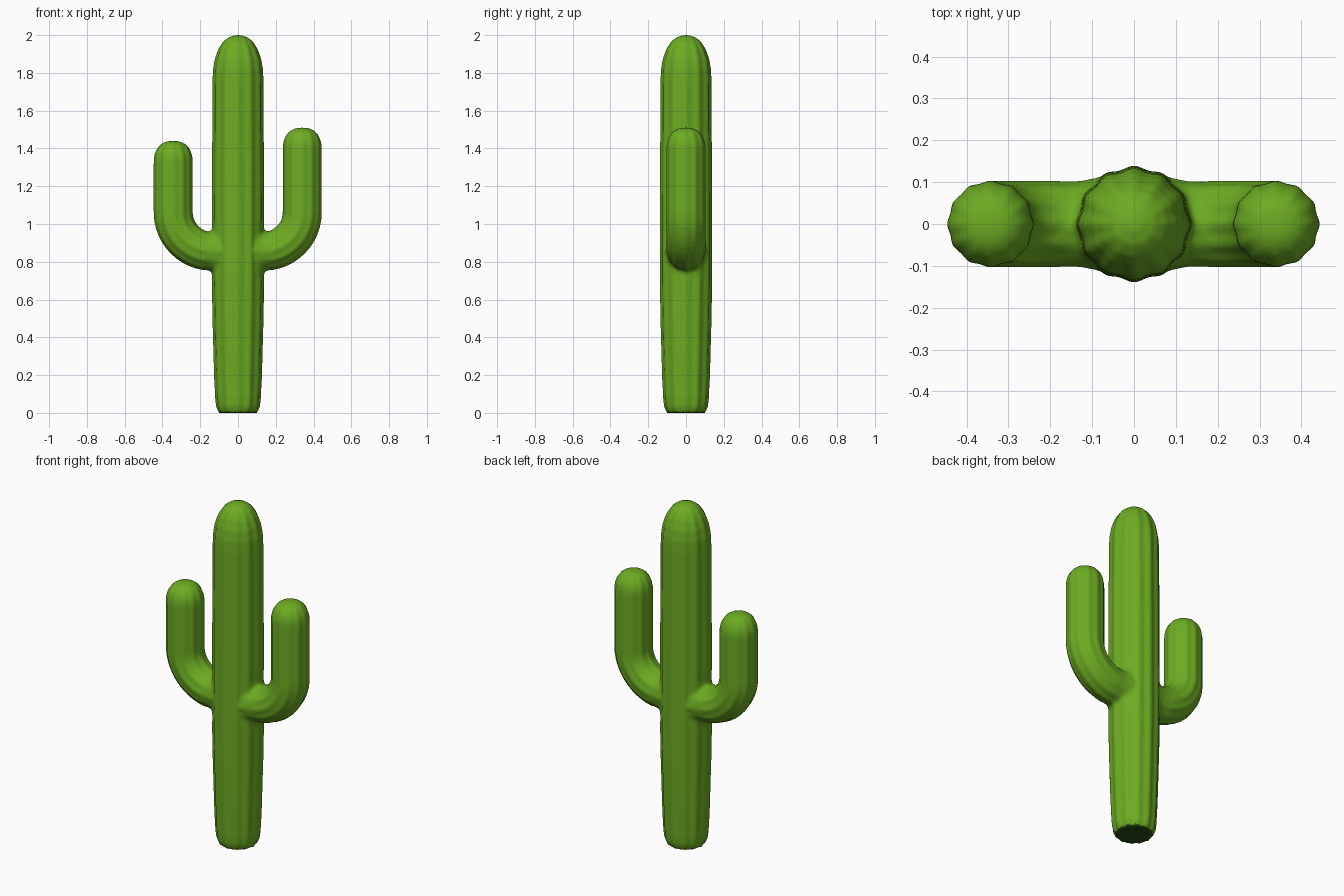
import bpy, bmesh, math
from mathutils import Vector

if "Cube" in bpy.data.objects:
    bpy.data.objects.remove(bpy.data.objects["Cube"])


def material(name, rgb):
    m = bpy.data.materials.new(name)
    m.diffuse_color = (*rgb, 1)
    m.use_nodes = True
    m.node_tree.nodes["Principled BSDF"].inputs["Base Color"].default_value = m.diffuse_color
    return m


green = material("cactus green", (0.15, 0.41, 0.016))
dark = material("dark green base", (0.025, 0.07, 0.006))
RIBS = 12
UP = math.pi / 2


def ribbed_sweep(name, path, rib):
    """Sweep a ribbed section along points (x, z, tilt, radius); tilt is the path's angle from +x."""
    bm = bmesh.new()
    n = RIBS * 6
    rings = []
    for x, z, tilt, r in path:
        side = Vector((math.sin(tilt), 0, -math.cos(tilt)))
        ring = []
        for i in range(n):
            a = math.tau * i / n
            rr = r * (1 - rib * (0.5 - 0.5 * math.cos(a * RIBS)))
            p = Vector((x, 0, z)) + side * rr * math.cos(a) + Vector((0, 1, 0)) * rr * math.sin(a)
            ring.append(bm.verts.new(p))
        rings.append(ring)
    for a, b in zip(rings, rings[1:]):
        for i in range(n):
            j = (i + 1) % n
            bm.faces.new((a[i], a[j], b[j], b[i]))
    bm.faces.new(rings[0][::-1])
    bm.faces.new(rings[-1])
    bmesh.ops.recalc_face_normals(bm, faces=bm.faces)
    me = bpy.data.meshes.new(name)
    bm.to_mesh(me)
    bm.free()
    ob = bpy.data.objects.new(name, me)
    bpy.context.collection.objects.link(ob)
    return ob


# trunk: narrower foot, domed top
profile = [(0, .1), (.012, .108), (.035, .117), (.08, .122), (.25, .129), (.5, .136),
           (.75, .140), (1.1, .139), (1.5, .137), (1.75, .136), (1.82, .133), (1.88, .122),
           (1.93, .103), (1.965, .080), (1.988, .052), (1.998, .02), (2.0, .003)]
trunk = ribbed_sweep("cactus_trunk", [(0, z, UP, r) for z, r in profile], 0.06)


# arm: short stub out of the trunk, quarter bend, upright with domed tip
def arm(name, s, cx, top):
    r, bend, zc = .104, .205, .856
    path = [(0.02, zc, 0, .118), (.10, zc, 0, .110)]
    for k in range(13):
        t = UP * k / 12
        path.append((cx - bend + bend * math.sin(t), zc + bend * (1 - math.cos(t)), t, r))
    for k in range(8):
        t = UP * k / 7.1
        path.append((cx, top - .11 + .11 * math.sin(t), UP, r * math.cos(t) ** 0.75))
    path = [(s * x, z, t if s > 0 else math.pi - t, q) for x, z, t, q in path]
    return ribbed_sweep(name, path, 0.05)


arms = [arm("left_arm", -1, .343, 1.44), arm("right_arm", 1, .340, 1.51)]

# fuse the arms into the trunk
for a in arms:
    m = trunk.modifiers.new("fuse", 'BOOLEAN')
    m.operation = 'UNION'
    m.solver = 'EXACT'
    m.object = a
m = trunk.modifiers.new("even_mesh", 'REMESH')
m.mode = 'VOXEL'
m.voxel_size = 0.009
bpy.context.view_layer.update()
fused = bpy.data.meshes.new_from_object(trunk.evaluated_get(bpy.context.evaluated_depsgraph_get()))
trunk.modifiers.clear()
trunk.data = fused
for a in arms:
    bpy.data.objects.remove(a)
trunk.name = "cactus"

# soften the joints where the arms leave the trunk
bm = bmesh.new()
bm.from_mesh(fused)
joint = [v for v in bm.verts if .09 < abs(v.co.x) < .18 and .7 < v.co.z < 1.02]
for _ in range(12):
    bmesh.ops.smooth_vert(bm, verts=joint, factor=0.5,
                          use_axis_x=True, use_axis_y=True, use_axis_z=True)

# dark underside
bm.normal_update()
for f in bm.faces:
    f.smooth = True
    f.material_index = 1 if f.calc_center_median().z < .02 and f.normal.z < -.6 else 0
bm.to_mesh(fused)
bm.free()
fused.materials.clear()
fused.materials.append(green)
fused.materials.append(dark)
for p in fused.polygons:
    p.material_index = 1 if p.center.z < .02 and p.normal.z < -.6 else 0

bpy.context.view_layer.objects.active = trunk
trunk.select_set(True)
bpy.ops.object.shade_smooth_by_angle(angle=math.radians(50))
